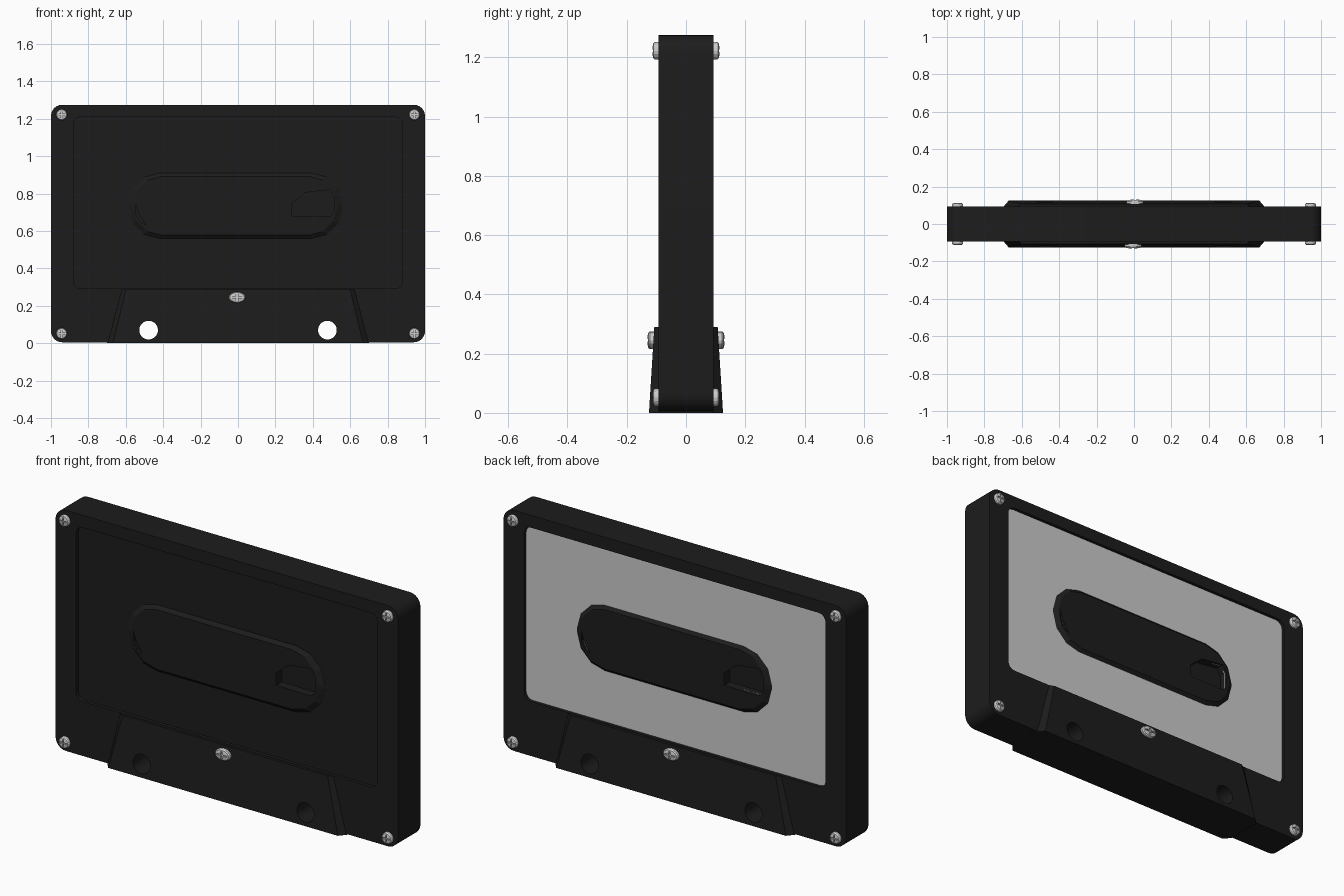
import bpy, bmesh, math
from mathutils import Matrix

if "Cube" in bpy.data.objects:
    bpy.data.objects.remove(bpy.data.objects["Cube"])

def material(name, c):
    m = bpy.data.materials.new(name)
    m.diffuse_color = (*c, 1)
    m.use_nodes = True
    m.node_tree.nodes["Principled BSDF"].inputs["Base Color"].default_value = m.diffuse_color
    return m

black = material("black_plastic", (0.012, 0.012, 0.012))
HALF_TURN = Matrix.Rotation(math.pi, 4, 'Z')

def loft(name, rings, mat=None):
    """Closed solid from a stack of equal-length point rings."""
    bm = bmesh.new()
    vs = [[bm.verts.new(p) for p in r] for r in rings]
    n = len(rings[0])
    for a, b in zip(vs, vs[1:]):
        for i in range(n):
            j = (i + 1) % n
            bm.faces.new((a[i], a[j], b[j], b[i]))
    bm.faces.new(vs[0])
    bm.faces.new(vs[-1])
    bmesh.ops.recalc_face_normals(bm, faces=bm.faces)
    me = bpy.data.meshes.new(name)
    bm.to_mesh(me)
    bm.free()
    if mat:
        me.materials.append(mat)
    ob = bpy.data.objects.new(name, me)
    bpy.context.collection.objects.link(ob)
    return ob

def at_y(profile, y):
    return [(x, y, z) for x, z in profile]

def prism(name, profile, y0, y1, mat=None):
    return loft(name, [at_y(profile, y0), at_y(profile, y1)], mat)

def rounded(x0, x1, z0, z1, r, seg):
    pts = []
    for cx, cz, a in ((x1 - r, z1 - r, 0), (x0 + r, z1 - r, 90),
                      (x0 + r, z0 + r, 180), (x1 - r, z0 + r, 270)):
        for i in range(seg + 1):
            t = math.radians(a + 90 * i / seg)
            pts.append((cx + r * math.cos(t), cz + r * math.sin(t)))
    return pts

def circle(cx, cz, r, n):
    return [(cx + r * math.cos(2 * math.pi * i / n),
             cz + r * math.sin(2 * math.pi * i / n)) for i in range(n)]

def turned(ob):
    ob.data.transform(HALF_TURN)
    return ob

def combine(ob, tool, op, keep=False):
    """Boolean, baked into the mesh."""
    mod = ob.modifiers.new("bool", 'BOOLEAN')
    mod.operation, mod.object, mod.solver = op, tool, 'EXACT'
    dg = bpy.context.evaluated_depsgraph_get()
    dg.update()
    me = bpy.data.meshes.new_from_object(ob.evaluated_get(dg))
    ob.modifiers.clear()
    ob.data = me
    if not keep:
        bpy.data.objects.remove(tool, do_unlink=True)

# main shell
shell = prism("shell", rounded(-1, 1, 0.005, 1.275, 0.06, 6), -0.093, 0.093, black)

# thicker tapered head block along the bottom edge
def block_ring(z, wide, narrow, y):
    return [(-wide, -0.09, z), (-narrow, -y, z), (narrow, -y, z), (wide, -0.09, z),
            (wide, 0.09, z), (narrow, y, z), (-narrow, y, z), (-wide, 0.09, z)]

head = loft("head_block", [block_ring(0, 0.70, 0.67, 0.125),
                           block_ring(0.29, 0.625, 0.598, 0.107)], black)
combine(shell, head, 'UNION')

# label recesses on both faces
panel = rounded(-0.88, 0.88, 0.292, 1.21, 0.04, 4)
for y0, y1 in ((-0.2, -0.075), (0.075, 0.2)):
    combine(shell, prism("recess_cutter", panel, y0, y1), 'DIFFERENCE')

# through holes in the head block
for x in (-0.478, 0.478):
    combine(shell, prism("hole_cutter", circle(x, 0.07, 0.05, 32), -0.3, 0.3), 'DIFFERENCE')

# grey label on the back
label = prism("back_label", rounded(-0.879, 0.879, 0.293, 1.209, 0.04, 4), 0.074, 0.078)

# raised window surround with two window openings, same on each face by half turn
outer = rounded(-0.585, 0.56, 0.56, 0.91, 0.165, 3)
inner = rounded(-0.56, 0.53, 0.578, 0.892, 0.15, 3)
large_window = [(0.287, 0.68), (0.287, 0.745), (0.36, 0.805), (0.49, 0.82),
                (0.513, 0.785), (0.513, 0.70), (0.49, 0.677)]
small_window = [(-0.545, 0.745), (-0.535, 0.70), (-0.495, 0.635), (-0.525, 0.65), (-0.545, 0.69)]
for side, name in enumerate(("front", "back")):
    place = turned if side else (lambda o: o)
    surround = place(loft(name + "_window_surround",
                          [at_y(outer, -0.06), at_y(outer, -0.076), at_y(inner, -0.092)], black))
    for win in (large_window, small_window):
        tool = place(prism("window_cutter", win, -0.2, -0.045))
        for part in (surround, shell) + ((label,) if side else ()):
            combine(part, tool, 'DIFFERENCE', keep=True)
        bpy.data.objects.remove(tool, do_unlink=True)

# cross-head screw, facing -y from its own origin
screw = loft("screw", [at_y(circle(0, 0, r, 16), y) for r, y in
                       ((0.03, 0.02), (0.03, -0.012), (0.026, -0.018), (0.015, -0.021))])
for w, h in ((0.02, 0.004), (0.004, 0.02)):
    combine(screw, prism("slot_cutter", rounded(-w, w, -h, h, 0.001, 1), -0.05, -0.012), 'DIFFERENCE')

spots = [(x, 0.092, z, 1) for x in (-0.943, 0.943) for z in (0.052, 1.222)]
spots.append((-0.005, 0.109, 0.245, 1.5))
for x, y, z, stretch in spots:
    for s, name in ((-1, "front_screw"), (1, "back_screw")):
        ob = bpy.data.objects.new(name, screw.data)
        bpy.context.collection.objects.link(ob)
        ob.location = (-s * x, s * y, z)
        ob.scale.x = stretch
        ob.rotation_euler.z = math.pi if s > 0 else 0
bpy.data.objects.remove(screw, do_unlink=True)

# smooth the rounded corners and holes only
bpy.ops.object.select_all(action='DESELECT')
shell.select_set(True)
bpy.context.view_layer.objects.active = shell
bpy.ops.object.shade_smooth_by_angle(angle=math.radians(30))
